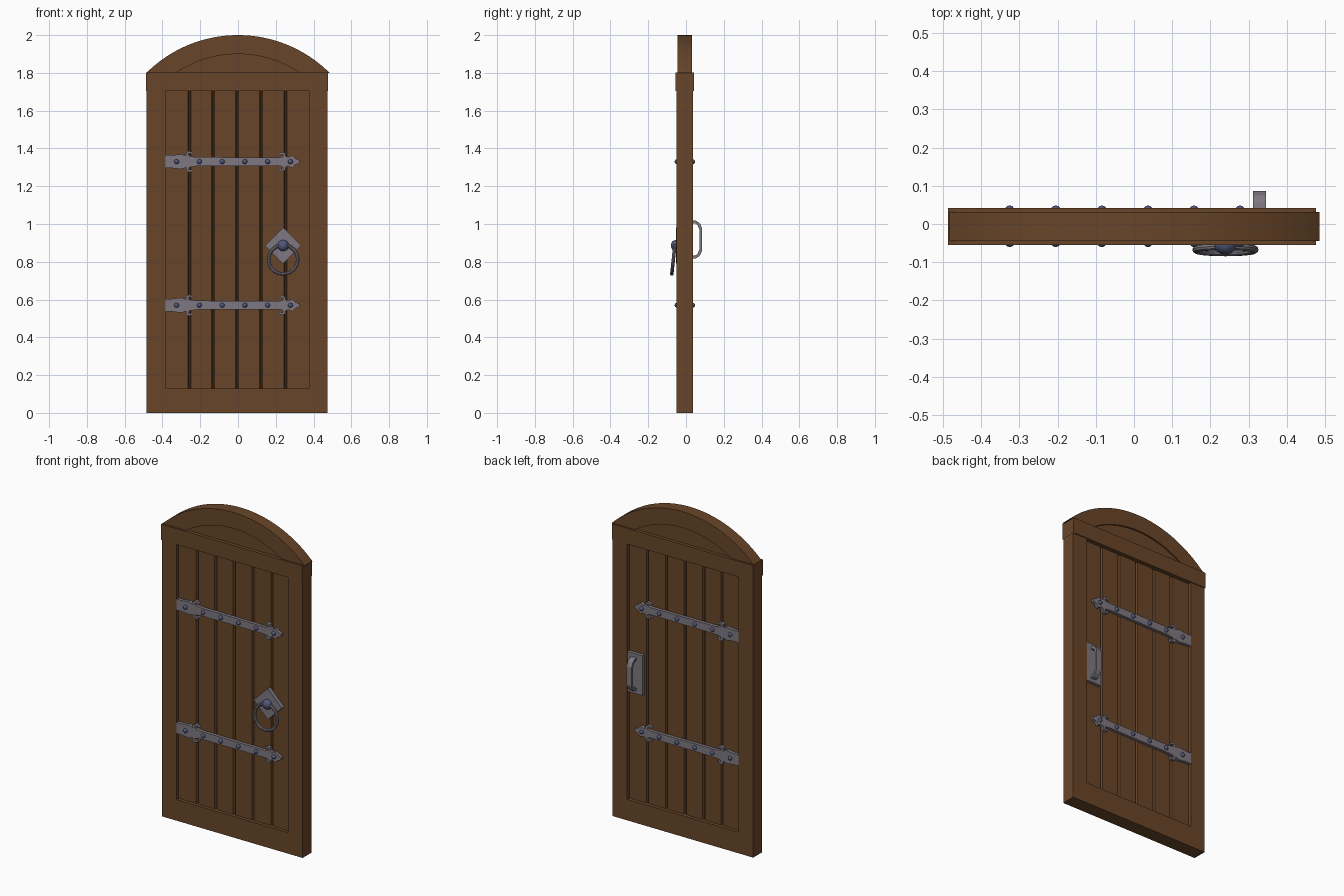
import bpy, bmesh, math

if "Cube" in bpy.data.objects:
    bpy.data.objects.remove(bpy.data.objects["Cube"])


def material(name, rgb):
    m = bpy.data.materials.new(name)
    m.diffuse_color = (*rgb, 1)
    m.use_nodes = True
    m.node_tree.nodes["Principled BSDF"].inputs["Base Color"].default_value = m.diffuse_color
    return m


WOOD = material("brown_wood", (0.14, 0.06, 0.022))
IRON = material("grey_iron", (0.21, 0.19, 0.22))
STUD = material("blue_steel", (0.08, 0.095, 0.19))


def prism(name, pts, a, b, mat, axis="y", bevel=0, smooth=False):
    """Extrude a 2D outline from a to b along the given axis."""
    place = {"x": lambda u, v, w: (w, u, v),
             "y": lambda u, v, w: (u, w, v),
             "z": lambda u, v, w: (u, v, w)}[axis]
    bm = bmesh.new()
    lo = [bm.verts.new(place(u, v, a)) for u, v in pts]
    hi = [bm.verts.new(place(u, v, b)) for u, v in pts]
    bm.faces.new(lo)
    bm.faces.new(hi[::-1])
    n = len(pts)
    for i in range(n):
        j = (i + 1) % n
        bm.faces.new((lo[i], hi[i], hi[j], lo[j]))
    bmesh.ops.recalc_face_normals(bm, faces=bm.faces)
    me = bpy.data.meshes.new(name)
    bm.to_mesh(me)
    bm.free()
    ob = bpy.data.objects.new(name, me)
    bpy.context.collection.objects.link(ob)
    me.materials.append(mat)
    if bevel:
        mod = ob.modifiers.new("bevel", "BEVEL")
        mod.width = bevel
        mod.segments = 1
    if smooth:
        finish(ob)
    return ob


def finish(ob):
    bpy.ops.object.select_all(action="DESELECT")
    ob.select_set(True)
    bpy.context.view_layer.objects.active = ob
    bpy.ops.object.shade_smooth_by_angle(angle=math.radians(35))


def rect(x0, x1, z0, z1):
    return [(x0, z0), (x1, z0), (x1, z1), (x0, z1)]


def ball(name, loc, scale, mat, seg=12, rings=8):
    bpy.ops.mesh.primitive_uv_sphere_add(segments=seg, ring_count=rings, radius=1, location=loc)
    ob = bpy.context.object
    ob.name = name
    ob.scale = scale
    ob.data.materials.append(mat)
    finish(ob)


# Door frame: two stiles and bottom rail in one U shape, plus a thicker top rail
L, R, PL, PR = -0.484, 0.475, -0.385, 0.375
prism("door_frame", [(L, 0), (R, 0), (R, 1.71), (PR, 1.71), (PR, 0.13),
                     (PL, 0.13), (PL, 1.71), (L, 1.71)], -0.049, 0.037, WOOD)
prism("top_rail", rect(-0.486, 0.4755, 1.705, 1.802), -0.055, 0.042, WOOD)

# Planked panel: V-grooves on both faces
FRONT, BACK = -0.028, 0.016
grooves = [-0.257, -0.132, -0.005, 0.122, 0.251]
outline = [(PL - 0.01, FRONT)]
for x in grooves:
    outline += [(x - 0.008, FRONT), (x - 0.003, FRONT + 0.014),
                (x + 0.003, FRONT + 0.014), (x + 0.008, FRONT)]
outline += [(PR + 0.01, FRONT), (PR + 0.01, BACK)]
for x in reversed(grooves):
    outline += [(x + 0.008, BACK), (x + 0.003, BACK - 0.014),
                (x - 0.003, BACK - 0.014), (x - 0.008, BACK)]
outline += [(PL - 0.01, BACK)]
prism("planks", outline, 0.12, 1.715, WOOD, axis="z")

# Arched top: outer band and recessed infill
CZ, BASE = 1.312, 1.80


def arc(radius, n=32):
    a = math.acos((BASE - CZ) / radius)
    return [(radius * math.sin(a * (2 * i / n - 1)),
             CZ + radius * math.cos(a * (2 * i / n - 1))) for i in range(n + 1)]


prism("arch_band", arc(0.688) + arc(0.588)[::-1], -0.044, 0.032, WOOD, smooth=True)
prism("arch_infill", arc(0.592), -0.034, 0.022, WOOD)

# Strap hinges with curled ornaments and studs, on both faces
half = [(-0.385, 0.034), (-0.35, 0.034), (-0.30, 0.040), (-0.275, 0.031), (-0.276, 0.048),
        (-0.262, 0.056), (-0.245, 0.053), (-0.235, 0.041), (-0.243, 0.036), (-0.250, 0.043),
        (-0.262, 0.042), (-0.258, 0.030), (-0.222, 0.024),
        (0.215, 0.022), (0.236, 0.026), (0.240, 0.037), (0.229, 0.039), (0.221, 0.034),
        (0.213, 0.038), (0.220, 0.048), (0.236, 0.051), (0.250, 0.045), (0.253, 0.030),
        (0.264, 0.023), (0.288, 0.033), (0.302, 0.017), (0.325, 0.008)]
studs = [-0.325 + 0.1205 * i for i in range(6)]
for zc, level in ((1.33, "upper"), (0.57, "lower")):
    strap = [(x, zc + h) for x, h in half] + [(x, zc - h) for x, h in reversed(half)]
    for side, y0, y1 in (("front", FRONT + 0.002, -0.047), ("back", BACK - 0.002, 0.035)):
        prism(f"{level}_{side}_strap", strap, y0, y1, IRON)
        for i, x in enumerate(studs):
            ball(f"{level}_{side}_stud_{i}", (x, y1, zc), (0.013, 0.0135, 0.013), STUD)

# Knocker: diamond plate, boss and hanging ring
KX, KZ, KR = 0.239, 0.886, 0.096
prism("knocker_plate", [(KX, KZ - KR), (KX + KR, KZ), (KX, KZ + KR), (KX - KR, KZ)],
      FRONT + 0.002, -0.052, IRON)
ball("knocker_boss", (KX, -0.053, KZ), (0.03, 0.027, 0.03), STUD, 20, 12)
bpy.ops.mesh.primitive_torus_add(major_radius=0.077, minor_radius=0.0095, major_segments=32,
                                 minor_segments=10, location=(KX, -0.067, 0.812),
                                 rotation=(math.radians(84), 0, 0))
ring = bpy.context.object
ring.name = "knocker_ring"
ring.data.materials.append(IRON)
finish(ring)

# Back pull handle on its plate
prism("handle_plate", rect(0.272, 0.376, 0.795, 1.04), BACK - 0.002, 0.036, IRON)
top_out = [(0.030, 1.020), (0.056, 1.017), (0.074, 1.002), (0.086, 0.976)]
top_in = [(0.030, 1.004), (0.051, 1.002), (0.062, 0.992), (0.071, 0.971)]
MID = 0.918
flip = lambda pts: [(y, 2 * MID - z) for y, z in reversed(pts)]
prism("pull_handle", top_out + flip(top_out) + (top_in + flip(top_in))[::-1],
      0.311, 0.345, IRON, axis="x")
